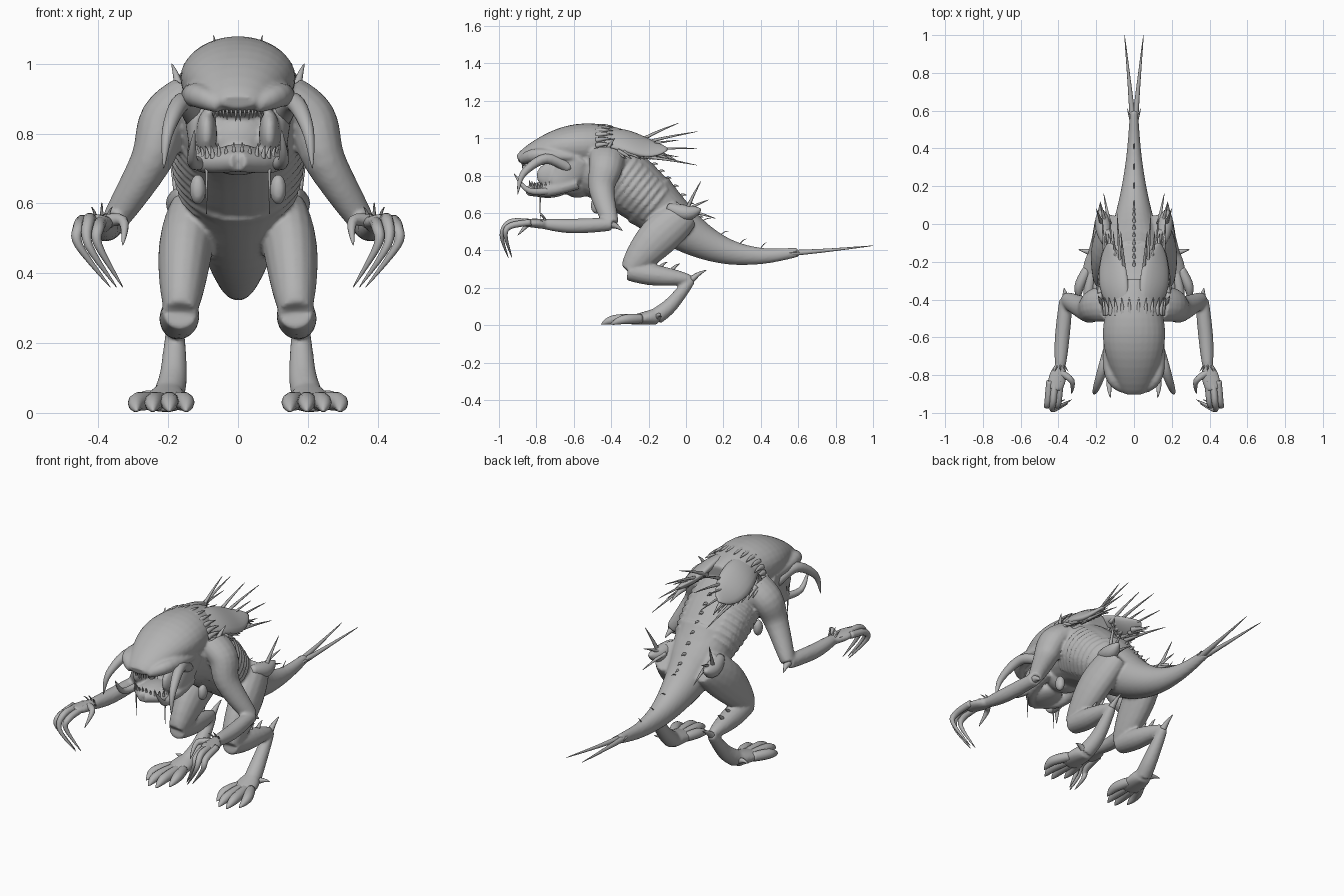
import bpy, bmesh, math, random
from mathutils import Vector, Matrix

random.seed(4)
cube = bpy.data.objects.get("Cube")
if cube:
    bpy.data.objects.remove(cube)

grey = bpy.data.materials.new("hide_grey")
grey.use_nodes = True
tone = (.45, .45, .45, 1)
grey.diffuse_color = tone
shader = next(node for node in grey.node_tree.nodes if node.type == 'BSDF_PRINCIPLED')
shader.inputs["Base Color"].default_value = tone
side_axis = Vector((1, 0, 0))
up_axis = Vector((0, 0, 1))


def spline(path, steps):
    """Smooth curve through the path points."""
    path = [Vector(point) for point in path]
    padded = [path[0]] + path + [path[-1]]
    curve = []
    for before, start, end, after in zip(padded, padded[1:], padded[2:], padded[3:]):
        lead, trail = (end - before) / 2, (after - start) / 2
        for k in range(steps):
            t = k / steps
            ease = t * t * (3 - 2 * t)
            curve.append(start.lerp(end, ease) + lead * t * (1 - t) ** 2 - trail * t * t * (1 - t))
    return curve + [path[-1]]


def swell(profile, f):
    """Radius that runs from start to end with a bulge between."""
    start, bulge, end = profile
    return max(start + (end - start) * f + bulge * math.sin(math.pi * f), .001)


def frames(path, wide, deep=None, side=side_axis, steps=5):
    """List centre, side axis, normal axis and both radii along a path."""
    curve = spline(path, steps)
    last = len(curve) - 1
    result = []
    for i, centre in enumerate(curve):
        tangent = (curve[min(i + 1, last)] - curve[max(i - 1, 0)]).normalized()
        across = (side - tangent * side.dot(tangent)).normalized()
        result.append((centre, across, tangent.cross(across),
                       swell(wide, i / last), swell(deep or wide, i / last)))
    return result


def flip(point):
    x, y, z = point
    return Vector((-x, y, z))


def limb(bm, path, wide, deep=None, mirror=True, side=side_axis, sides=16):
    """Closed loft with elliptical sections, optionally on both sides."""
    rings = []
    angles = [math.tau * k / sides for k in range(sides)]
    for centre, across, normal, a, b in frames(path, wide, deep, side):
        rings.append([bm.verts.new(centre + across * a * math.cos(w) + normal * b * math.sin(w))
                      for w in angles])
    for ring, following in zip(rings, rings[1:]):
        for k in range(sides):
            n = (k + 1) % sides
            bm.faces.new((ring[k], ring[n], following[n], following[k]))
    bm.faces.new(rings[0][::-1])
    bm.faces.new(rings[-1])
    if mirror:
        limb(bm, [flip(point) for point in path], wide, deep, False, flip(side), sides)


def ball(bm, centre, radii, mirror=True):
    for place in (Vector(centre), flip(centre)) if mirror else (Vector(centre),):
        matrix = Matrix.Translation(place) @ Matrix.Diagonal((*radii, 1))
        bmesh.ops.create_icosphere(bm, subdivisions=3, radius=1, matrix=matrix)


def spike(bm, base, offset, radius, mirror=True):
    base, offset = Vector(base), Vector(offset)
    side = up_axis if abs(offset.normalized().x) > .9 else side_axis
    limb(bm, [base, base + offset * .5 + up_axis * .005, base + offset],
         (radius, 0, .001), None, mirror, side, 7)


def finish(name, bm, blend=False):
    bmesh.ops.recalc_face_normals(bm, faces=bm.faces)
    mesh = bpy.data.meshes.new(name)
    bm.to_mesh(mesh)
    bm.free()
    mesh.materials.append(grey)
    part = bpy.data.objects.new(name, mesh)
    bpy.context.collection.objects.link(part)
    mesh.polygons.foreach_set("use_smooth", [True] * len(mesh.polygons))
    if blend:
        fuse = part.modifiers.new("fuse", 'REMESH')
        fuse.mode, fuse.voxel_size, fuse.use_smooth_shade = 'VOXEL', .008, True
        soften = part.modifiers.new("soften", 'SMOOTH')
        soften.factor, soften.iterations = .5, 4


# Joints shared by neighbouring parts
shoulder, elbow, wrist = Vector((.14, -.42, .9)), Vector((.36, -.4, .54)), Vector((.39, -.75, .54))
hip, knee, heel = Vector((.12, 0, .6)), Vector((.165, -.31, .29)), Vector((.18, .03, .245))
ankle, hand = Vector((.2, -.16, .046)), Vector((.42, -.88, .55))

# Body hide: chest and tail
skin = bmesh.new()
chest = ([(0, -.62, .9), (0, -.4, .82), (0, -.2, .67), (0, 0, .5)], (.11, .08, .1), (.17, .03, .1))
tail = ([(0, -.2, .67), (0, 0, .5), (0, .2, .4), (0, .4, .37), (0, .6, .39)],
        (.17, -.03, .02), (.16, -.02, .024))
limb(skin, *chest, mirror=False, sides=28)
limb(skin, *tail, mirror=False, sides=28)
# Ribs on the flanks
for centre, across, normal, a, b in frames(*chest, steps=7)[7:16]:
    arc = [centre + across * a * math.sin(w) - normal * b * math.cos(w) for w in (.7, 1.2, 1.8, 2.4)]
    limb(skin, arc, (.008, .004, .008), side=across.cross(normal), sides=8)
# Domed skull, brows, cheeks, throat and jaw
limb(skin, [(0, -.9, .89), (0, -.7, .945), (0, -.5, .96), (0, -.3, .94)],
     (.05, .1, .08), (.02, .06, .09), mirror=False, sides=28)
limb(skin, [(.05, -.88, .88), (.12, -.8, .91), (.14, -.6, .9)], (.02, .015, .02))
limb(skin, [(.12, -.56, .89), (.11, -.69, .74)], (.04, 0, .025), (.06, .02, .055))
limb(skin, [(.11, -.58, .76), (.1, -.73, .72), (0, -.84, .72)], (.035, 0, .03))
ball(skin, (.09, -.72, .8), (.03, .08, .07))
ball(skin, (0, -.58, .78), (.11, .1, .1), False)
ball(skin, (0, -.74, .725), (.08, .11, .045), False)
# Chest lobes
ball(skin, (.115, -.48, .64), (.024, .03, .045))
# Arms
limb(skin, [shoulder, (.21, -.43, .84), (.25, -.45, .72), elbow], (.07, .015, .035), (.1, .01, .04))
limb(skin, [elbow, (.38, -.6, .53), wrist], (.035, .008, .028))
limb(skin, [wrist, hand], (.025, .018, .035), (.028, 0, .02))
# Legs
limb(skin, [hip, (.15, -.15, .47), knee], (.06, .025, .045), (.08, .045, .045))
limb(skin, [knee, (.17, -.15, .265), heel], (.05, .02, .02))
limb(skin, [heel, (.185, -.08, .11), ankle], (.024, .005, .045))
limb(skin, [ankle, (.215, -.3, .026)], (.045, .01, .06), (.046, 0, .022))
finish("body_hide", skin, True)

# Plates over the shoulder blades and hips
plates = bmesh.new()
limb(plates, [(.06, -.5, 1), (.1, -.35, .99), (.12, -.2, .945), (.13, -.1, .94)],
     (.05, .06, .01), (.03, .01, .005), side=Vector((1, 0, -.75)))
limb(plates, [(.15, -.1, .63), (.165, 0, .6), (.175, .08, .62)], (.02, .03, .004))
finish("back_plates", plates)

# Long quills fanning from the back and hips
quills = bmesh.new()
for i in range(6):
    spike(quills, (.05 + .02 * i, -.26, .98 - .015 * i), (.02, .22 + .1 * (i % 2), .1 - .03 * i), .012)
for i in range(3):
    spike(quills, hip + Vector((.05 - .02 * i, 0, .01)), (.03, .08 + .04 * i, .16 - .1 * i), .013)
spike(quills, (.17, -.42, .94), (.02, .04, .06), .014)
# Ragged lower edge of the shoulder plates
for i in range(8):
    base = Vector((.185, -.4, .93)).lerp((.125, -.16, .92), i / 7)
    spike(quills, base, (.01, .07 + .05 * random.random(), -.04), .018)
finish("back_quills", quills)

# Frill along the rear rim of the skull
frill = bmesh.new()
for i in range(7):
    w = .15 + i / 4
    spike(frill, (.15 * math.sin(w), -.48, .94 + .12 * math.cos(w)), (.02 * math.sin(w), .09, .005), .017)
finish("skull_frill", frill)

# Spine row, coarse on the back and fine on the tail
spine = bmesh.new()
for row, radius, length in ((frames(*chest)[7:], .011, .022), (frames(*tail)[6:18:3], .003, .03)):
    for centre, across, normal, a, b in row:
        spike(spine, centre - normal * b * .97, (across.cross(normal) - normal) * length, radius, False)
finish("spine_row", spine)

# Forked tail tip with barbs
fork = bmesh.new()
limb(fork, [(.005, .54, .384), (.025, .75, .4), (.05, 1, .425)], (.018, 0, .001))
spike(fork, (.01, .53, .385), (.026, .08, .005), .01)
finish("tail_fork", fork)

# Fingers ending in hooked claws, plus thumb
claws = bmesh.new()
for i in range(3):
    x, drop = .4 + .028 * i, .02 * abs(i - 1)
    limb(claws, [(x - .01, -.83, .55), (x, -.94, .55 - drop), (x, -.985 + drop, .48),
                 (x - .07 - .01 * i, -.95 + drop, .36)], (.018, .006, .001), sides=10)
limb(claws, [(.4, -.78, .545), (.33, -.83, .55), (.33, -.9, .48)], (.02, .005, .001), side=up_axis, sides=10)
finish("finger_claws", claws)

# Toes with claws and a spur
toes = bmesh.new()
for i in range(4):
    spread = i - 1.5
    x, y = .22 + .047 * spread, -.46 + .025 * spread ** 2
    limb(toes, [(.21 + .025 * spread, -.24, .035), (x, y + .07, .03), (x, y, .005)],
         (.024, .013, .001), sides=10)
spike(toes, ankle + Vector((.03, .01, 0)), (.065, .015, .005), .02)
finish("toes", toes)

# Heel, elbow, shin and wrist spurs
spurs = bmesh.new()
spike(spurs, heel, (0, .08, .05), .02)
spike(spurs, elbow, (.01, .06, -.035), .025)
for i in range(3):
    spike(spurs, knee.lerp(heel, .3 + .2 * i) + up_axis * .04, (0, .04, .03), .012)
for i in range(8):
    w = math.tau * i / 8
    rim = Vector((math.cos(w), 0, math.sin(w)))
    spike(spurs, wrist + rim * .022, rim * .02 + Vector((0, -.03, .02)), .006)
finish("limb_spurs", spurs)

# Cheek horns arching down and jaw tusks curling up
tusks = bmesh.new()
limb(tusks, [(.12, -.62, .84), (.16, -.75, .89), (.2, -.87, .81), (.213, -.9, .7)], (.03, .008, .001))
limb(tusks, [(.1, -.7, .72), (.13, -.84, .72), (.125, -.92, .81)], (.022, .004, .001))
finish("tusks", tusks)

# Teeth around both jaws
teeth = bmesh.new()
for i in range(8):
    w = .1 + i / 5
    outward = Vector((math.sin(w), -math.cos(w), 0))
    size = .03 + .02 * random.random()
    spike(teeth, outward * .11 + Vector((0, -.72, .73)), outward * .01 + up_axis * size, .008)
    spike(teeth, outward * .065 + Vector((0, -.81, .88)), -up_axis * size, .007)
finish("teeth", teeth)

# Eyes and drool strands
eyes = bmesh.new()
ball(eyes, (.105, -.845, .89), (.014, .014, .014))
finish("eyes", eyes)
drool = bmesh.new()
spike(drool, (.09, -.78, .7), (0, 0, -.13), .005)
finish("drool_strands", drool)
